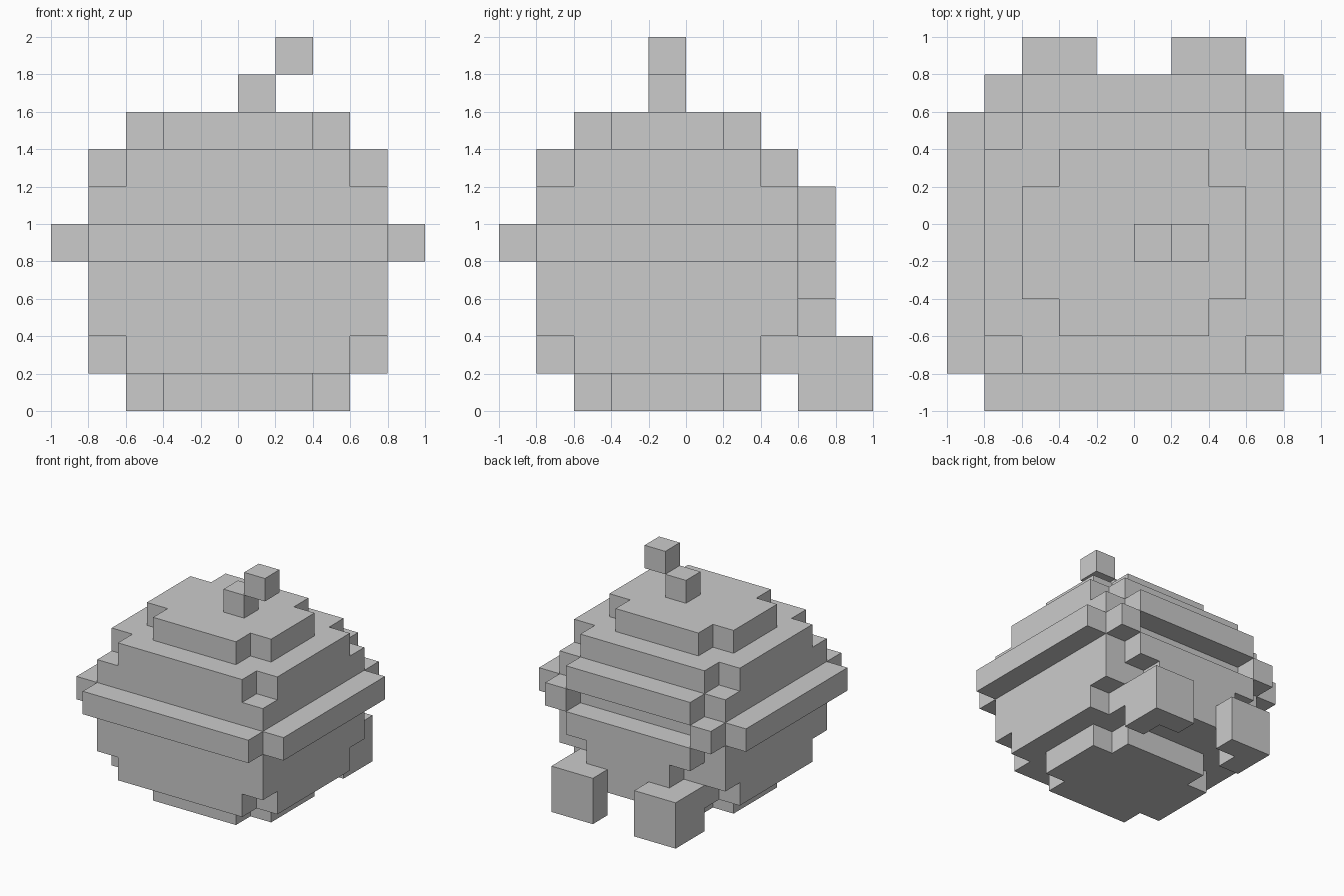
import bpy, bmesh, math
from mathutils import Vector

if "Cube" in bpy.data.objects:
    bpy.data.objects.remove(bpy.data.objects["Cube"])

U = 0.2  # edge length of one block


def box(x0, x1, y0, y1, z0, z1):
    """Set of block cells filling a range, in block units."""
    return {(x, y, z) for x in range(x0, x1) for y in range(y0, y1) for z in range(z0, z1)}


def mirror(cells):
    return cells | {(-x - 1, y, z) for x, y, z in cells}


def notched(hx, y0, y1, z):
    """One layer with its four corner blocks cut away."""
    return box(-hx + 1, hx - 1, y0, y1, z, z + 1) | box(-hx, hx, y0 + 1, y1 - 1, z, z + 1)


parts = {
    # Rounded body: stepped top and bottom, full middle
    "body": (notched(3, -3, 2, 0) | notched(4, -4, 3, 1) | box(-4, 4, -4, 3, 2, 6)
             | notched(4, -4, 3, 6) | notched(3, -3, 2, 7)),
    # Raised band round the front, sides and back corners
    "band": (box(-4, 4, -5, -4, 4, 5) | mirror(box(4, 5, -4, 3, 4, 5))
             | mirror(box(3, 4, 3, 4, 4, 5))),
    # Back panel with an open slot across it
    "back_upper_panel": box(-3, 3, 3, 4, 5, 6),
    "back_lower_panel": box(-3, 3, 3, 4, 3, 4) | box(-2, 2, 3, 4, 1, 3),
    # Feet
    "feet": mirror(box(1, 3, 4, 5, 0, 2) | box(2, 3, 3, 4, 0, 2)),
    # Stem
    "stem": box(0, 1, -1, 0, 8, 9) | box(1, 2, -1, 0, 9, 10),
}
solid = set().union(*parts.values())


def build(name, cells):
    """Make the outer skin of a part, leaving out faces hidden by neighbours."""
    bm = bmesh.new()
    verts = {}

    def vert(p):
        if p not in verts:
            verts[p] = bm.verts.new([c * U for c in p])
        return verts[p]

    for cell in sorted(cells):
        for axis in range(3):
            a, b = (axis + 1) % 3, (axis + 2) % 3
            for side in (0, 1):
                near = list(cell)
                near[axis] += 1 if side else -1
                if tuple(near) in solid:
                    continue
                loop = []
                for da, db in ((0, 0), (1, 0), (1, 1), (0, 1)):
                    p = list(cell)
                    p[axis] += side
                    p[a] += da
                    p[b] += db
                    loop.append(vert(tuple(p)))
                bm.faces.new(loop if side else loop[::-1])
    bmesh.ops.dissolve_limit(bm, angle_limit=math.radians(1),
                             verts=bm.verts[:], edges=bm.edges[:])
    mesh = bpy.data.meshes.new(name)
    bm.to_mesh(mesh)
    bm.free()
    bpy.context.collection.objects.link(bpy.data.objects.new(name, mesh))


for part_name, part_cells in parts.items():
    build(part_name, part_cells)
